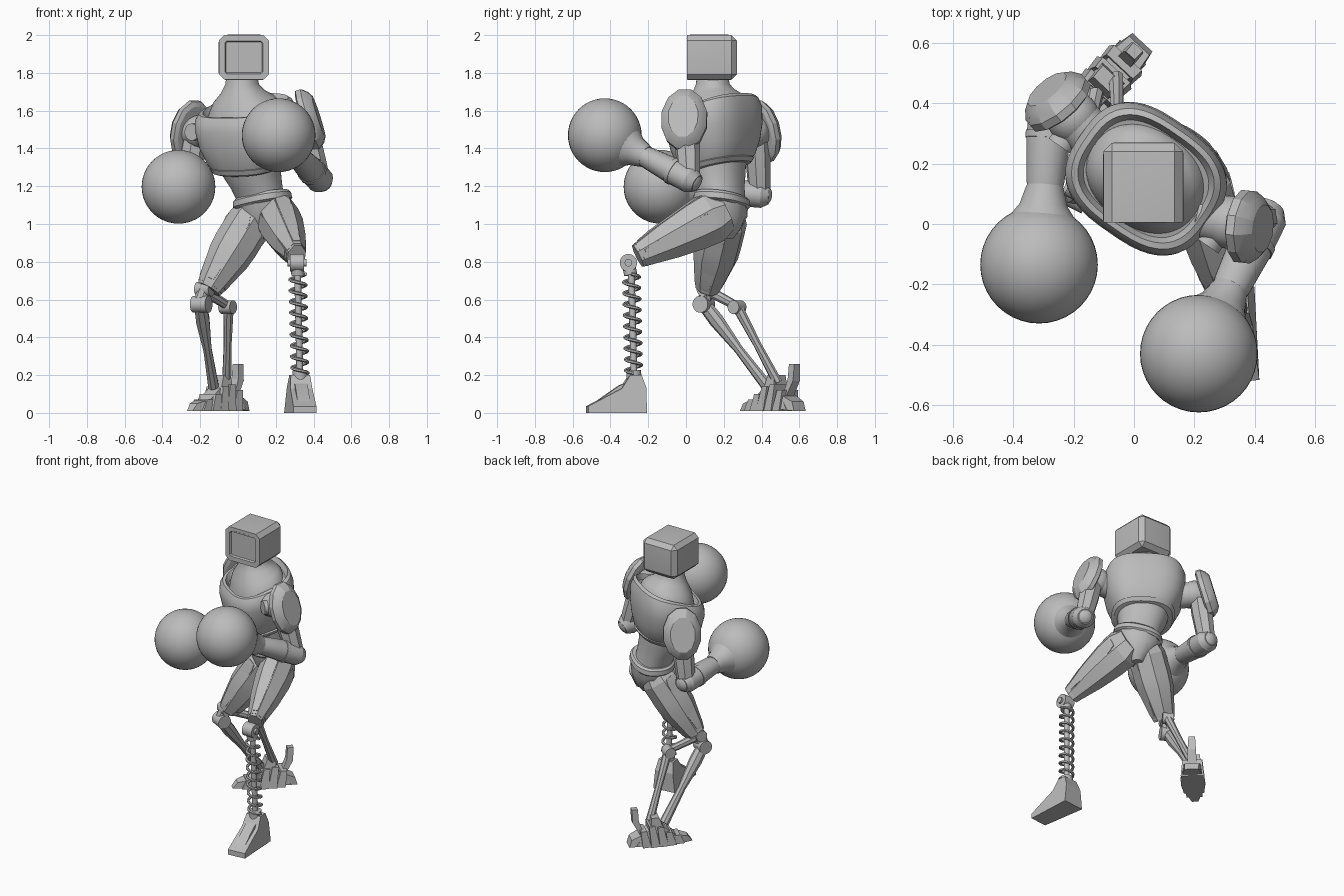
import bpy, bmesh, math
from mathutils import Vector, Matrix

cube = bpy.data.objects.get("Cube")
if cube:
    bpy.data.objects.remove(cube)

grey = bpy.data.materials.new("plain grey")
grey.use_nodes = True
GREY = (0.5, 0.5, 0.5, 1)
grey.diffuse_color = GREY
grey.node_tree.nodes["Principled BSDF"].inputs["Base Color"].default_value = GREY

UP = Vector((0, 0, 1))
LEFT = Vector((0.82, -0.57, 0))     # torso's own left
BACK = Vector((0.57, 0.82, 0))      # torso's own back


def finish(name, bm, angle=35):
    bmesh.ops.recalc_face_normals(bm, faces=bm.faces)
    mesh = bpy.data.meshes.new(name)
    bm.to_mesh(mesh)
    bm.free()
    mesh.materials.append(grey)
    mesh.shade_smooth()
    mesh.set_sharp_from_angle(angle=math.radians(angle))
    obj = bpy.data.objects.new(name, mesh)
    bpy.context.scene.collection.objects.link(obj)
    return obj


def skin(name, rings, angle=35):
    """Join matching rings of points and cap both ends."""
    bm = bmesh.new()
    rows = [[bm.verts.new(p) for p in ring] for ring in rings]
    n = len(rows[0])
    for low, high in zip(rows, rows[1:]):
        for i in range(n):
            j = (i + 1) % n
            bm.faces.new((low[i], low[j], high[j], high[i]))
    bm.faces.new(rows[0])
    bm.faces.new(rows[-1])
    return finish(name, bm, angle)


def ring(centre, u, v, a, b, n, power=2, dip=0, roll=0):
    points = []
    for i in range(n):
        t = math.tau * (i + 0.5) / n
        c, s = math.cos(t), math.sin(t)
        if n <= 12:                      # flats land on the given half-widths
            c, s = c / math.cos(math.pi / n), s / math.cos(math.pi / n)
        else:
            c = math.copysign(abs(c) ** (2 / power), c)
            s = math.copysign(abs(s) ** (2 / power), s)
        points.append(centre + u * (a * c) + v * (b * s) + UP * (dip * s + roll * c))
    return points


def limb(name, start, end, profile, sides=24, hint=UP, angle=35):
    """Profile rows: fraction along, half-width across, half-width toward hint."""
    start, end = Vector(start), Vector(end)
    d = (end - start).normalized()
    u = d.cross(Vector(hint)).normalized()
    v = u.cross(d)
    rings = [ring(start.lerp(end, t), u, v, a, b, sides) for t, a, b in profile]
    return skin(name, rings, angle)


def rod(name, start, end, radius, sides=20, hint=UP):
    return limb(name, start, end, [(0, radius, radius), (1, radius, radius)], sides, hint)


def body(name, rows, n=48, power=2.6, angle=35):
    """Rows: x, y, z, half-width, half-depth, rise toward the back, rise toward the left."""
    return skin(name, [ring(Vector(r[:3]), LEFT, BACK, r[3], r[4], n, power, *r[5:])
                       for r in rows], angle)


def ball(name, centre, radius):
    bm = bmesh.new()
    bmesh.ops.create_uvsphere(bm, u_segments=40, v_segments=24, radius=radius,
                              matrix=Matrix.Translation(centre))
    return finish(name, bm)


# Head: box with chamfered back, tapered front corners, sunken screen and side panels
bm = bmesh.new()
bmesh.ops.create_cube(bm, size=1, matrix=Matrix.Translation((0.031, 0.137, 1.882))
                      @ Matrix.Diagonal((0.264, 0.264, 0.236, 1)))
edges = [e for e in bm.edges if max(v.co.y for v in e.verts) > 0.1]
bmesh.ops.bevel(bm, geom=edges, offset=0.028, segments=1, affect='EDGES')
panels = sorted(bm.faces, key=lambda f: -f.calc_area())[:6]
front = min(panels, key=lambda f: f.calc_center_median().y)
panels.remove(front)
bmesh.ops.inset_individual(bm, faces=panels, thickness=0.025, depth=0.002)
bmesh.ops.inset_individual(bm, faces=[front], thickness=0.034, depth=0)
bmesh.ops.inset_individual(bm, faces=[front], thickness=0.006, depth=-0.012)
finish("head", bm, 10)
limb("head_seam", (-0.05, 0.008, 1.975), (0.11, 0.008, 1.975), [(0, .004, .003), (1, .004, .003)], 4)

# Neck, chest armour, waist and pelvis
body("neck", [(.04, .15, 1.54, .215, .17, .07), (.035, .15, 1.61, .198, .158, .06),
              (.03, .147, 1.66, .165, .138, .035), (.025, .145, 1.70, .115, .108, .015),
              (.022, .142, 1.74, .086, .088, 0), (.02, .14, 1.79, .078, .08, 0)], power=2.2)
body("chest", [(.06, .16, 1.30, .175, .155, .04), (.055, .16, 1.34, .205, .18, .04),
               (.045, .155, 1.42, .24, .203, .035), (.04, .15, 1.51, .26, .217, .03),
               (.04, .15, 1.58, .262, .212, .05), (.04, .15, 1.62, .242, .196, .06),
               (.04, .15, 1.628, .222, .178, .065), (.04, .15, 1.59, .205, .162, .065)], power=2.8)
body("chest_lower_rim", [(.065, .16, 1.29, .17, .147, .04), (.06, .16, 1.295, .187, .164, .04),
                         (.06, .16, 1.32, .202, .178, .04), (.06, .16, 1.33, .18, .157, .04)])
body("waist", [(.06, .16, 1.34, .17, .145, .03), (.075, .17, 1.26, .155, .135, .02),
               (.1, .18, 1.19, .138, .12, .01), (.125, .19, 1.12, .132, .115, 0)], power=2.2)
body("belt", [(.13, .19, 1.10, .145, .125, 0, .03), (.13, .19, 1.112, .158, .138, 0, .03),
              (.127, .19, 1.142, .155, .135, 0, .03), (.125, .19, 1.155, .142, .122, 0, .03)], power=2.3)
body("pelvis", [(.13, .19, 1.12, .148, .128, 0, .02), (.135, .195, 1.04, .14, .12),
                (.14, .2, .97, .08, .09), (.145, .2, .92, .04, .05)], n=12)


# Arms: joint, shoulder plate, upper arm, elbow, forearm, cuff and round glove
def arm(side, socket, plate, normal, elbow, glove, sides=8):
    socket, plate, elbow, glove = map(Vector, (socket, plate, elbow, glove))
    normal = Vector(normal).normalized()
    rod(side + "_shoulder_joint", socket, plate, 0.082, 24)
    ball(side + "_shoulder_ball", socket.lerp(plate, 0.6), 0.088)
    hub = socket.lerp(plate, 0.5)
    rod(side + "_shoulder_hub", hub, hub - BACK * 0.1, 0.045)
    limb(side + "_shoulder_plate", plate - normal * .035, plate + normal * .05,
         [(0, .1, .14), (.12, .12, .165), (.45, .12, .165), (.8, .1, .14), (1, .078, .112)],
         12, UP, 20)
    limb(side + "_upper_arm", hub.lerp(plate, 0.5), elbow,
         [(0, .06, .06), (.4, .064, .064), (.75, .058, .058), (1, .052, .052)], sides, BACK, 20)
    ball(side + "_elbow", elbow, 0.066)
    reach = glove - elbow
    cuff = glove - reach.normalized() * 0.245
    limb(side + "_forearm", elbow - reach.normalized() * 0.05, cuff,
         [(0, .05, .048), (.12, .075, .07), (.45, .075, .07), (.9, .064, .058), (1, .058, .052)],
         16, UP, 25)
    limb(side + "_forearm_band", elbow.lerp(cuff, .3), elbow.lerp(cuff, .38),
         [(0, .079, .074), (1, .079, .074)], 16)
    limb(side + "_cuff", cuff - reach.normalized() * .02, glove,
         [(0, .06, .06), (.08, .067, .067), (.25, .08, .08), (.42, .112, .112), (.5, .124, .124)])
    ball(side + "_glove", glove, 0.195)


arm("left", (.22, .03, 1.53), (.38, -.01, 1.555), (.93, -.1, .3),
    (.432, .018, 1.235), (.215, -.43, 1.47))
arm("right", (-.12, .27, 1.48), (-.258, .41, 1.493), (-.62, .74, .25),
    (-.275, .39, 1.155), (-.315, -.135, 1.197))


# Thighs: faceted shells with raised panels and knee collars
def thigh(side, hip, knee, profile, hint):
    hip, knee = Vector(hip), Vector(knee)
    limb(side + "_thigh", hip, knee, profile, 8, hint, 15)
    d = (knee - hip).normalized()
    u = d.cross(Vector(hint)).normalized()
    v = u.cross(d)
    for name, way, wide in (("outer", u, .045), ("inner", -u, .045), ("front", v, .04)):
        k = 1 if name == "front" else 0
        ends = [hip.lerp(knee, t) + way * (profile[i][1 + k] - .004)
                for t, i in ((profile[1][0], 1), (profile[-2][0], -2))]
        limb(f"{side}_thigh_{name}_panel", *ends,
             [(0, wide * .6, .008), (.1, wide, .014), (.8, wide * .7, .014), (1, wide * .45, .008)],
             4, way, 15)
    a, b = profile[-1][1:]
    limb(side + "_thigh_collar", knee - d * .05, knee - d * .015,
         [(0, a * 1.12, b * 1.12), (1, a * 1.1, b * 1.08)], 8, hint)


thigh("left", (.195, .205, 1.065), (.31, -.255, .83),
      [(0, .085, .1), (.15, .105, .132), (.35, .105, .124), (.65, .085, .1), (.93, .054, .07),
       (1, .047, .062)], UP)
thigh("right", (.11, .22, 1.09), (-.155, .115, .655),
      [(0, .08, .08), (.18, .11, .115), (.45, .112, .115), (.6, .106, .112), (.92, .074, .074),
       (1, .062, .06)], (-.3, -.9, 0))

# Left shin: knee hinge, coil spring around a rod, wedge foot
rod("left_knee_hinge", (.275, -.305, .795), (.35, -.305, .795), .046, 24)
rod("left_knee_pin", (.262, -.305, .795), (.363, -.305, .795), .02, 16)
rod("left_spring_cap", (.315, -.3, .77), (.317, -.293, .73), .035)
rod("left_spring_rod", (.315, -.29, .77), (.328, -.275, .18), .018, 16)
TURNS, STEPS = 9, 16
top, bottom = Vector((.316, -.289, .735)), Vector((.328, -.277, .21))
coil = []
for i in range(TURNS * STEPS + 1):
    t = math.tau * i / STEPS
    out = Vector((math.cos(t), math.sin(t), 0))
    coil.append(ring(top.lerp(bottom, i / (TURNS * STEPS)) + out * .042, out, UP, .008, .008, 6))
skin("left_coil_spring", coil, 50)
rod("left_ankle", (.328, -.277, .225), (.328, -.275, .17), .04)


def wedge(name, profile, half_front, half_back, matrix):
    """Side outline (y, z) widened across x, narrower or wider toward the toe."""
    ys = [p[0] for p in profile]
    rows = []
    for s in (-1, 1):
        row = []
        for y, z in profile:
            f = (y - min(ys)) / (max(ys) - min(ys))
            w = (half_front + (half_back - half_front) * f) * (1 - 1.8 * max(z - .03, 0))
            row.append(matrix @ Vector((s * w, y, z)))
        rows.append(row)
    return skin(name, rows, 15)


place = Matrix.Translation((.328, -.275, 0)) @ Matrix.Rotation(math.radians(6), 4, 'Z')
wedge("left_foot", [(-.25, 0), (.06, 0), (.06, .13), (.035, .2), (-.025, .2), (-.07, .13), (-.25, .035)],
      .062, .078, place)
wedge("left_foot_ridge", [(-.21, .04), (-.05, .1), (-.03, .165), (-.08, .145), (-.21, .055)],
      .035, .045, place)

# Right shin: knee hinge, pair of struts and the link between them
rod("right_knee_hinge", (-.215, .13, .655), (-.14, .09, .655), .038)
rod("right_shin_hinge", (-.235, .115, .575), (-.155, .075, .575), .045)
limb("right_knee_bracket", (-.17, .11, .67), (-.2, .095, .57), [(0, .03, .035), (1, .032, .04)], 8)
limb("right_front_strut", (-.2, .095, .575), (-.13, .43, .14),
     [(0, .028, .036), (.2, .032, .04), (.55, .02, .024), (1, .026, .03)], 8, BACK)
limb("right_rear_strut", (-.05, .27, .565), (-.06, .485, .16),
     [(0, .026, .028), (.5, .02, .02), (1, .022, .026)], 8, BACK)
rod("right_rear_pivot", (-.085, .29, .56), (-.025, .25, .56), .036)
limb("right_knee_link", (-.18, .12, .645), (-.05, .27, .565), [(0, .02, .028), (1, .018, .022)], 8)

# Right foot: stacked plates, toe claw, heel claw and upright fin
place = Matrix.Translation((-.105, .46, 0)) @ Matrix.Rotation(math.radians(-43), 4, 'Z')
plates = ((-.13, .055, .07), (-.075, .072, .1), (-.02, .08, .14), (.035, .08, .15), (.09, .075, .12))
for i, (y, half, tall) in enumerate(plates):
    wedge(f"right_foot_plate_{i + 1}", [(y - .035, .01), (y + .022, .01), (y + .035, tall), (y - .005, tall)],
          half * .9, half, place)
wedge("right_foot_core", [(-.16, .02), (.15, .02), (.11, .09), (.03, .14), (-.03, .13), (-.12, .06)],
      .045, .06, place)
wedge("right_toe_claw", [(-.22, .01), (-.14, .01), (-.12, .07), (-.19, .05)], .02, .05, place)
wedge("right_heel_claw", [(.1, .02), (.195, .01), (.18, .06), (.1, .1)], .065, .045, place)
wedge("right_heel_fin", [(.1, .1), (.125, .09), (.17, .17), (.175, .26), (.135, .26), (.13, .18)],
      .032, .036, place)
wedge("right_ankle", [(-.035, .1), (.06, .1), (.05, .2), (.0, .2)], .055, .065, place)
